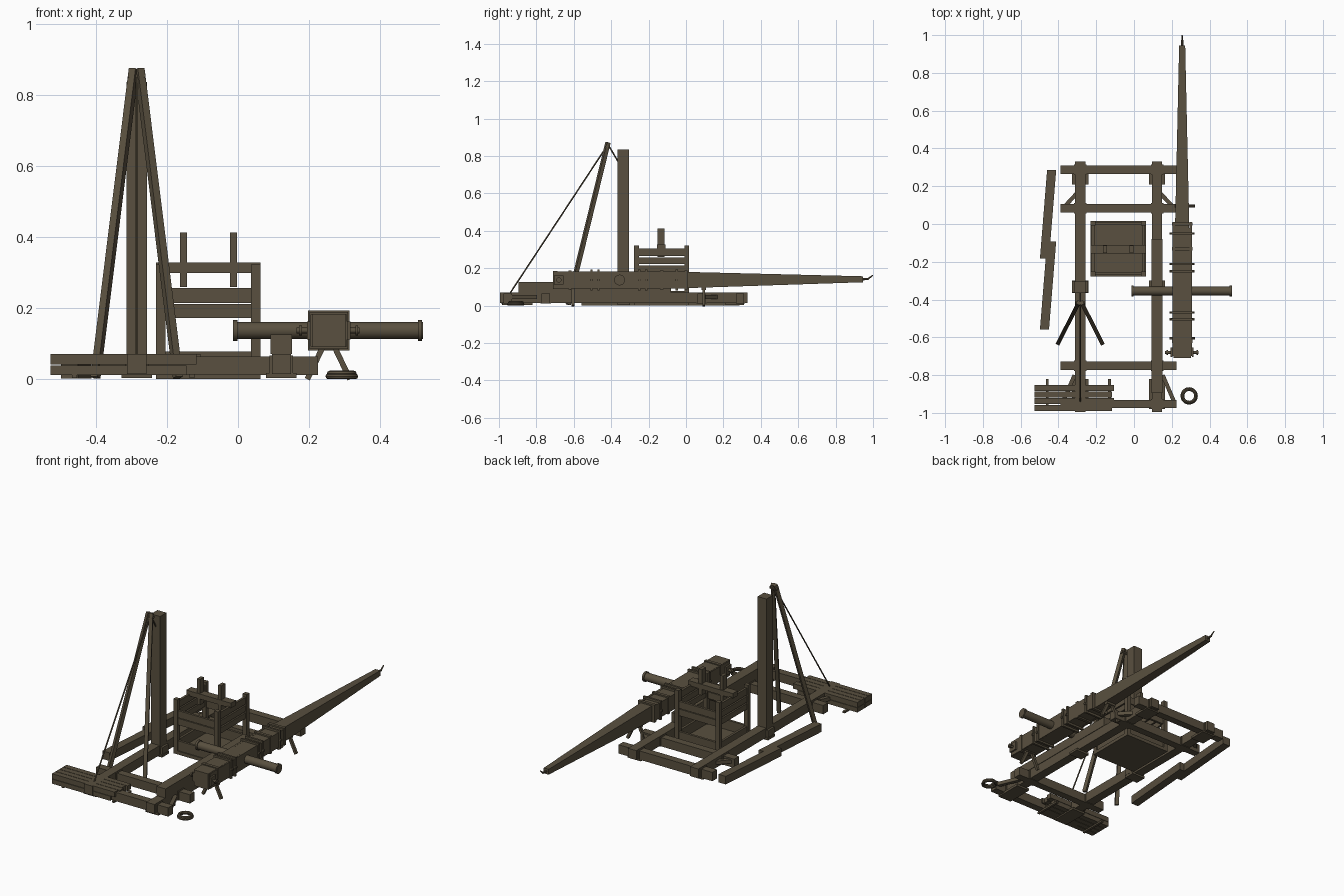
import bpy, bmesh, math
from mathutils import Vector, Matrix

if "Cube" in bpy.data.objects:
    bpy.data.objects.remove(bpy.data.objects["Cube"])

wood = bpy.data.materials.new("weathered brown wood")
wood.diffuse_color = (0.10, 0.08, 0.05, 1)
wood.use_nodes = True
wood.node_tree.nodes["Principled BSDF"].inputs["Base Color"].default_value = wood.diffuse_color


def finish(name, bm):
    bmesh.ops.recalc_face_normals(bm, faces=bm.faces)
    me = bpy.data.meshes.new(name)
    bm.to_mesh(me)
    bm.free()
    me.materials.append(wood)
    ob = bpy.data.objects.new(name, me)
    bpy.context.collection.objects.link(ob)
    return ob


def box(name, x0, x1, y0, y1, z0, z1):
    bm = bmesh.new()
    m = Matrix.Translation(((x0 + x1) / 2, (y0 + y1) / 2, (z0 + z1) / 2))
    bmesh.ops.create_cube(bm, size=1, matrix=m @ Matrix.Diagonal((x1 - x0, y1 - y0, z1 - z0, 1)))
    return finish(name, bm)


def rod(name, a, b, r, sides=12, r2=None):
    """Round or square bar from a to b; four sides gives a squared timber."""
    a, b = Vector(a), Vector(b)
    d = b - a
    bm = bmesh.new()
    m = Matrix.Translation((a + b) / 2) @ d.to_track_quat('Z', 'Y').to_matrix().to_4x4()
    if sides == 4:
        m = m @ Matrix.Rotation(math.pi / 4, 4, 'Z')
    bmesh.ops.create_cone(bm, cap_ends=True, segments=sides, radius1=r,
                          radius2=r if r2 is None else r2, depth=d.length, matrix=m)
    ob = finish(name, bm)
    if sides > 8:
        for p in ob.data.polygons:
            p.use_smooth = len(p.vertices) == 4
    return ob


def loft(name, sections):
    """Rectangular sections (x, y, z, half width, half height) joined along y."""
    bm = bmesh.new()
    rings = [[bm.verts.new((x + sx * w, y, z + sz * h))
              for sx, sz in ((-1, -1), (1, -1), (1, 1), (-1, 1))]
             for x, y, z, w, h in sections]
    for p, q in zip(rings, rings[1:]):
        for i in range(4):
            j = (i + 1) % 4
            bm.faces.new((p[i], p[j], q[j], q[i]))
    bm.faces.new(rings[0])
    bm.faces.new(rings[-1])
    return finish(name, bm)


# base frame: rails, cross beams, ground pads and joint collars
RAILS = (-0.285, 0.122)
BEAMS = (0.288, 0.083, -0.75, -0.953)
for i, x in enumerate(RAILS):
    box(f"base_rail_{i}", x - 0.027, x + 0.027, -0.995, 0.33, 0.015, 0.071)
    for j, (y0, y1) in enumerate(((0.21, 0.31), (-0.365, -0.3), (-0.98, -0.82))):
        box(f"ground_pad_{i}_{j}", x - 0.043, x + 0.043, y0, y1, 0.004, 0.018)
    for j, y in enumerate(BEAMS):
        box(f"joint_collar_{i}_{j}", x - 0.033, x + 0.033, y - 0.027, y + 0.027, 0.012, 0.067)
    # diagonal corner braces
    s = -1 if i == 0 else 1
    rod(f"back_brace_{i}", (x + s * 0.02, 0.16, 0.045), (x + s * 0.085, 0.09, 0.045), 0.015, 4)
    rod(f"front_brace_{i}", (x + s * 0.03, -0.80, 0.045), (x + s * 0.09, -0.94, 0.045), 0.015, 4)
for j, y in enumerate(BEAMS):
    box(f"cross_beam_{j}", -0.39, 0.225, y - 0.022, y + 0.022, 0.012, 0.064)

# raised mast with foot collar, and the second mast lying on the right rail
box("raised_mast", -0.314, -0.256, -0.365, -0.305, 0.02, 0.836)
box("mast_foot_collar", -0.327, -0.243, -0.362, -0.302, 0.02, 0.06)
box("lying_mast", 0.092, 0.152, -0.895, -0.08, 0.071, 0.126)

# lifting shear legs and hauling rope
for s in (-1, 1):
    rod(f"shear_leg_{s}", (-0.285 + s * 0.116, -0.63, 0.005), (-0.285 + s * 0.008, -0.417, 0.872), 0.015, 4)
rod("hauling_rope", (-0.285, -0.417, 0.862), (-0.285, -0.945, 0.06), 0.004, 6)
rod("mast_rope", (-0.285, -0.417, 0.862), (-0.285, -0.36, 0.765), 0.004, 6)
rod("shear_lashing", (-0.31, -0.42, 0.85), (-0.26, -0.42, 0.85), 0.010, 8)

# throwing arm
AX, AZ = 0.255, 0.137
loft("throwing_arm", [(AX, -0.71, AZ, 0.047, 0.047), (AX, 0.015, AZ, 0.037, 0.043),
                      (AX, 0.945, 0.141, 0.016, 0.016)])
for s in (-1, 1):
    box(f"arm_stiffener_{s}", AX + s * 0.045 - 0.006, AX + s * 0.045 + 0.006, -0.70, 0.01, 0.092, 0.182)
for i, y in enumerate((-0.62, -0.13, 0.0)):
    box(f"arm_band_{i}", AX - 0.054, AX + 0.054, y - 0.009, y + 0.009, 0.085, 0.189)
for i, y in enumerate((-0.505, -0.468, -0.25, -0.212, -0.05)):
    box(f"rope_lashing_{i}", AX - 0.058, AX + 0.058, y - 0.006, y + 0.006, 0.081, 0.193)
    rod(f"lashing_knot_{i}", (AX - 0.066, y, AZ), (AX + 0.066, y, AZ), 0.007, 6)
rod("tip_prong_base", (AX, 0.94, 0.141), (AX, 0.975, 0.143), 0.006, 8)
rod("tip_prong", (AX, 0.972, 0.142), (AX, 1.0, 0.163), 0.005, 8, 0.003)

# main axle with end collars, and counterweight pin
AY = -0.355
rod("main_axle", (-0.012, AY, AZ), (0.52, AY, AZ), 0.024, 16)
for x in (-0.008, 0.512):
    rod("axle_collar", (x - 0.006, AY, AZ), (x + 0.006, AY, AZ), 0.029, 16)
rod("counterweight_pin", (0.165, -0.68, AZ), (0.342, -0.68, AZ), 0.008, 10)
for s in (-1, 1):
    x = AX + s * 0.056
    box(f"pin_plate_{s}", x - 0.005, x + 0.005, -0.705, -0.655, 0.112, 0.162)
    rod(f"pin_stop_{s}", (AX + s * 0.075, -0.68, AZ), (AX + s * 0.083, -0.68, AZ), 0.014, 10)

# trestles holding the arm
for y, w in ((-0.605, 0.06), (0.095, 0.06)):
    for s in (-1, 1):
        rod("trestle_leg", (AX + s * w, y, 0.0), (AX + s * 0.012, y, 0.10), 0.011, 4)
    box("trestle_cap", AX - 0.03, AX + 0.03, y - 0.012, y + 0.012, 0.084, 0.098)

# counterweight box: floor, posts, slatted sides
X0, X1, Y0, Y1 = -0.23, 0.063, -0.277, 0.017
box("box_floor", X0, X1, Y0, Y1, 0.0, 0.02)
for x in (X0, X1 - 0.026):
    for y in (Y0, Y1 - 0.026):
        box("box_post", x, x + 0.026, y, y + 0.026, 0.0, 0.322)
for y in (Y0 + 0.006, Y1 - 0.02):
    for z0, z1 in ((0.215, 0.257), (0.172, 0.211), (0.02, 0.078)):
        box("box_end_plank", X0 + 0.01, X1 - 0.01, y, y + 0.014, z0, z1)
for x in (X0 + 0.006, X1 - 0.02):
    for z0, z1 in ((0.265, 0.306), (0.222, 0.257), (0.18, 0.214), (0.02, 0.078)):
        box("box_side_plank", x, x + 0.014, Y0 + 0.01, Y1 - 0.01, z0, z1)
# hanger beam with two upright hangers
box("hanger_beam", X0, X1, -0.156, -0.11, 0.298, 0.328)
for x in (-0.153, -0.013):
    box("hanger_post", x - 0.01, x + 0.01, -0.153, -0.115, 0.26, 0.412)

# timber stack on bearers
for i in range(4):
    y = -0.868 - i * 0.035
    box(f"stack_lower_{i}", -0.527, -0.135 - 0.01 * (i % 2), y - 0.016, y + 0.016, 0.012, 0.039)
    box(f"stack_upper_{i}", -0.527, -0.105 - 0.012 * (i % 2), y - 0.016, y + 0.016, 0.041, 0.071)
for x in (-0.46, -0.13):
    box("stack_bearer", x - 0.007, x + 0.007, -0.985, -0.82, 0.003, 0.014)

# loose timbers on the ground at the left
for i, y in enumerate((0.285, -0.092)):
    loft(f"loose_timber_{i}", [(-0.436, y, 0.026, 0.024, 0.024), (-0.474, y - 0.467, 0.026, 0.024, 0.024)])

# rope coil on the ground
for k, (r, z) in enumerate(((0.038, 0.008), (0.034, 0.016))):
    bpy.ops.mesh.primitive_torus_add(major_radius=r, minor_radius=0.008, major_segments=20,
                                     minor_segments=8, location=(0.292, -0.91, z))
    coil = bpy.context.object
    coil.name = f"rope_coil_{k}"
    coil.data.materials.append(wood)
    bpy.ops.object.shade_smooth_by_angle()
